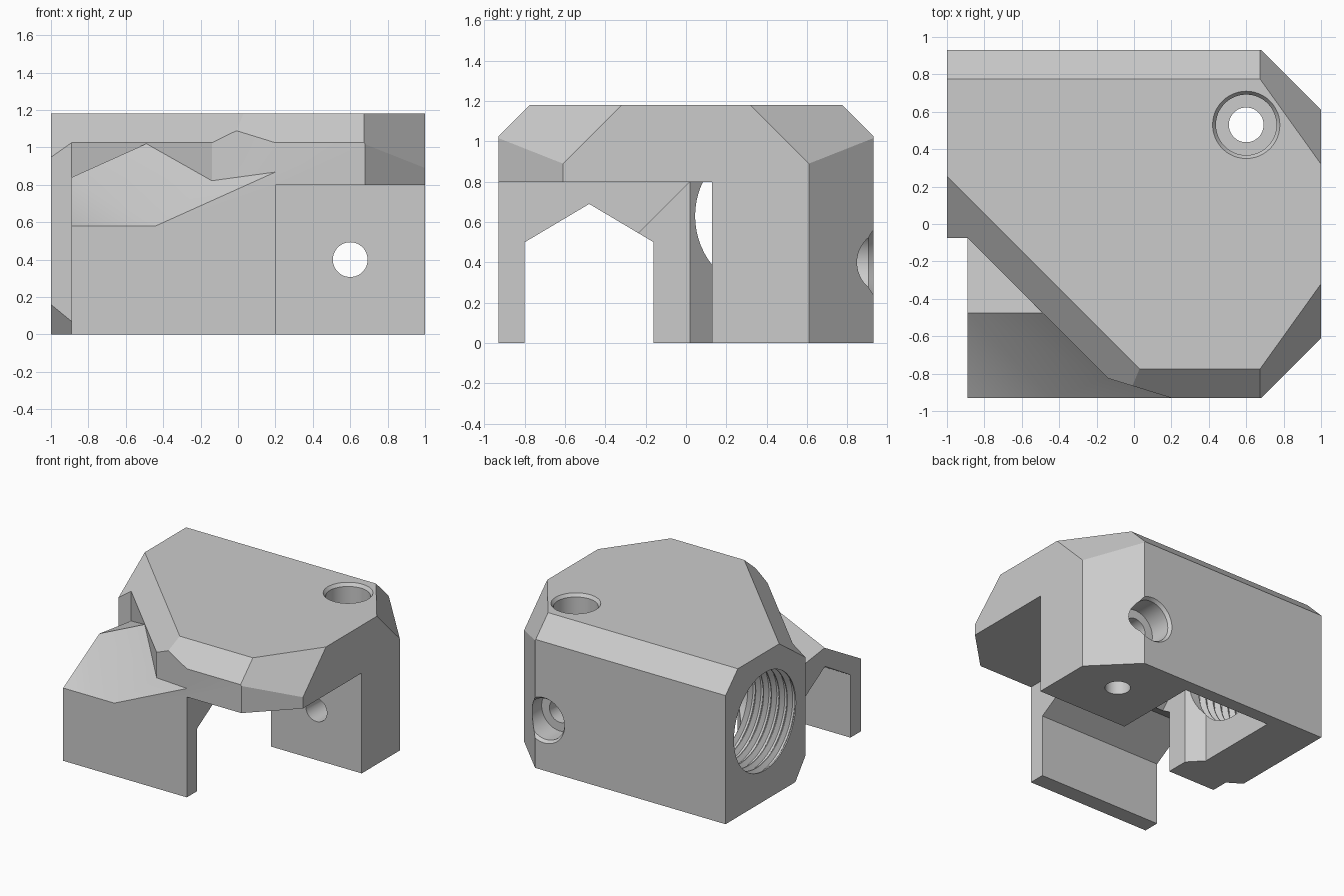
import bpy, bmesh, math
from mathutils import Vector, Matrix

if "Cube" in bpy.data.objects:
    bpy.data.objects.remove(bpy.data.objects["Cube"], do_unlink=True)

grey = bpy.data.materials.new("matte grey")
grey.use_nodes = True
colour = (0.6, 0.6, 0.6, 1)
grey.diffuse_color = colour
grey.node_tree.nodes["Principled BSDF"].inputs["Base Color"].default_value = colour


def prism(name, outline, axis, low, high, cuts=()):
    """Extrude an outline along x or z, then slice off everything beyond each (point, normal) plane."""
    bm = bmesh.new()
    place = (lambda a, b: (low, a, b)) if axis == "x" else (lambda a, b: (a, b, low))
    face = bm.faces.new([bm.verts.new(place(a, b)) for a, b in outline])
    out = bmesh.ops.extrude_face_region(bm, geom=[face])
    shift = Vector((high - low, 0, 0) if axis == "x" else (0, 0, high - low))
    bmesh.ops.translate(bm, verts=[v for v in out["geom"] if isinstance(v, bmesh.types.BMVert)], vec=shift)
    for point, normal in cuts:
        geom = bm.verts[:] + bm.edges[:] + bm.faces[:]
        res = bmesh.ops.bisect_plane(bm, geom=geom, dist=1e-5, plane_co=point,
                                     plane_no=Vector(normal).normalized(), clear_outer=True)
        edges = [e for e in res["geom_cut"] if isinstance(e, bmesh.types.BMEdge)]
        bmesh.ops.holes_fill(bm, edges=[e for e in edges if e.is_boundary])
    return finish(name, bm)


def lathe(name, profile, centre, direction, steps=48):
    """Solid of revolution from (distance, radius) pairs along a direction."""
    bm = bmesh.new()
    turn = Vector((0, 0, 1)).rotation_difference(Vector(direction)).to_matrix()
    rings = []
    for d, r in profile:
        ring = []
        for i in range(steps):
            t = math.tau * i / steps
            ring.append(bm.verts.new(Vector(centre) + turn @ Vector((r * math.cos(t), r * math.sin(t), d))))
        rings.append(ring)
    for a, b in zip(rings, rings[1:]):
        for i in range(steps):
            j = (i + 1) % steps
            bm.faces.new((a[i], a[j], b[j], b[i]))
    bm.faces.new(rings[0])
    bm.faces.new(rings[-1])
    return finish(name, bm)


def finish(name, bm):
    bmesh.ops.recalc_face_normals(bm, faces=bm.faces[:])
    mesh = bpy.data.meshes.new(name)
    bm.to_mesh(mesh)
    bm.free()
    mesh.materials.append(grey)
    ob = bpy.data.objects.new(name, mesh)
    bpy.context.collection.objects.link(ob)
    return ob


def combine(target, other, operation):
    mod = target.modifiers.new(other.name, "BOOLEAN")
    mod.operation, mod.object, mod.solver = operation, other, "EXACT"
    bpy.context.view_layer.objects.active = target
    bpy.ops.object.modifier_apply(modifier=mod.name)
    bpy.data.objects.remove(other, do_unlink=True)


# Main block with chamfered top edges, end corners and lower left corner
footprint = [(-1, -.075), (-.89, -.075), (-.14, -.825), (.2, -.93), (.68, -.93),
             (1, -.61), (1, .61), (.68, .93), (-1, .93)]
chamfers = [((0, -.93, 1.025), (0, -1, 1)),
            ((0, .93, 1.025), (0, 1, 1)),
            ((-.89, -.075, 1.025), (-1, -1, math.sqrt(2))),
            ((1, -.61, .89), (.06, -.043, .043)),
            ((1, .61, .89), (.06, .043, .043)),
            ((-1, -.075, .16), (-.818, -1.28, -1))]
block = prism("adapter_block", footprint, "z", 0, 1.18, chamfers)

# Front leg: low roof on the outside, steeper roof rising into the block
leg_plan = [(-.89, -.93), (.2, -.93), (.2, .13), (-.89, .13)]
ridge = (-.89, -.475, .84)
back_slope = (ridge, (-.45, .13, 1))
low_leg = prism("low_leg", leg_plan, "z", 0, 1.02, [(ridge, (0, -.571, 1)), back_slope])
rising_leg = prism("rising_leg", leg_plan, "z", 0, 1.02, [(ridge, (-.45, -1.016, 1)), back_slope])
combine(block, low_leg, "UNION")
combine(block, rising_leg, "UNION")

# Gabled channel through the leg
channel = [(-.8, -.1), (-.8, .5), (-.48, .69), (-.16, .5), (-.16, -.1)]
combine(block, prism("channel", channel, "x", -1.2, 1.2), "DIFFERENCE")

# Space under the front overhang
under = [(-1.1, -.1), (.13, -.1), (.13, .8), (-1.1, .8)]
combine(block, prism("overhang_space", under, "x", .2, 1.2), "DIFFERENCE")

# Pocket from below with slanted ceiling edge
pocket = [(-.47, -.25), (.2, -.25), (.2, .825), (-.575, .825), (-.575, .13), (-.47, .02)]
combine(block, prism("pocket", pocket, "z", -.1, .8, [((0, .02, .8), (0, -1, 1))]), "DIFFERENCE")

# Threaded bore from the left end, then a plain bore above the pocket
bore, pitch, radius = (-1, .435, .63), .07, .39
thread = [(-.1, radius), (.01, radius)]
for i in range(6):
    start = .01 + i * pitch
    thread += [(start + pitch * .35, radius + .035), (start + pitch * .6, radius + .035),
               (start + pitch * .9, radius), (start + pitch, radius)]
thread.append((1.2, radius))
combine(block, lathe("threaded_bore", thread, bore, (1, 0, 0), 64), "DIFFERENCE")


# Two crossing screw holes, each with a counterbore and a bevelled rim
def screw_hole(mouth, direction, depth, length):
    profile = [(-.1, .18), (0, .18), (.025, .162), (depth, .162), (depth, .093), (length, .093)]
    combine(block, lathe("screw_hole", profile, mouth, direction), "DIFFERENCE")


screw_hole((.6, .53, 1.18), (0, 0, -1), .35, 1.3)
screw_hole((.6, .93, .4), (0, -1, 0), .2, .9)

# Smooth the round walls only
bpy.ops.object.select_all(action="DESELECT")
block.select_set(True)
bpy.context.view_layer.objects.active = block
bpy.ops.object.shade_smooth_by_angle(angle=math.radians(25))
